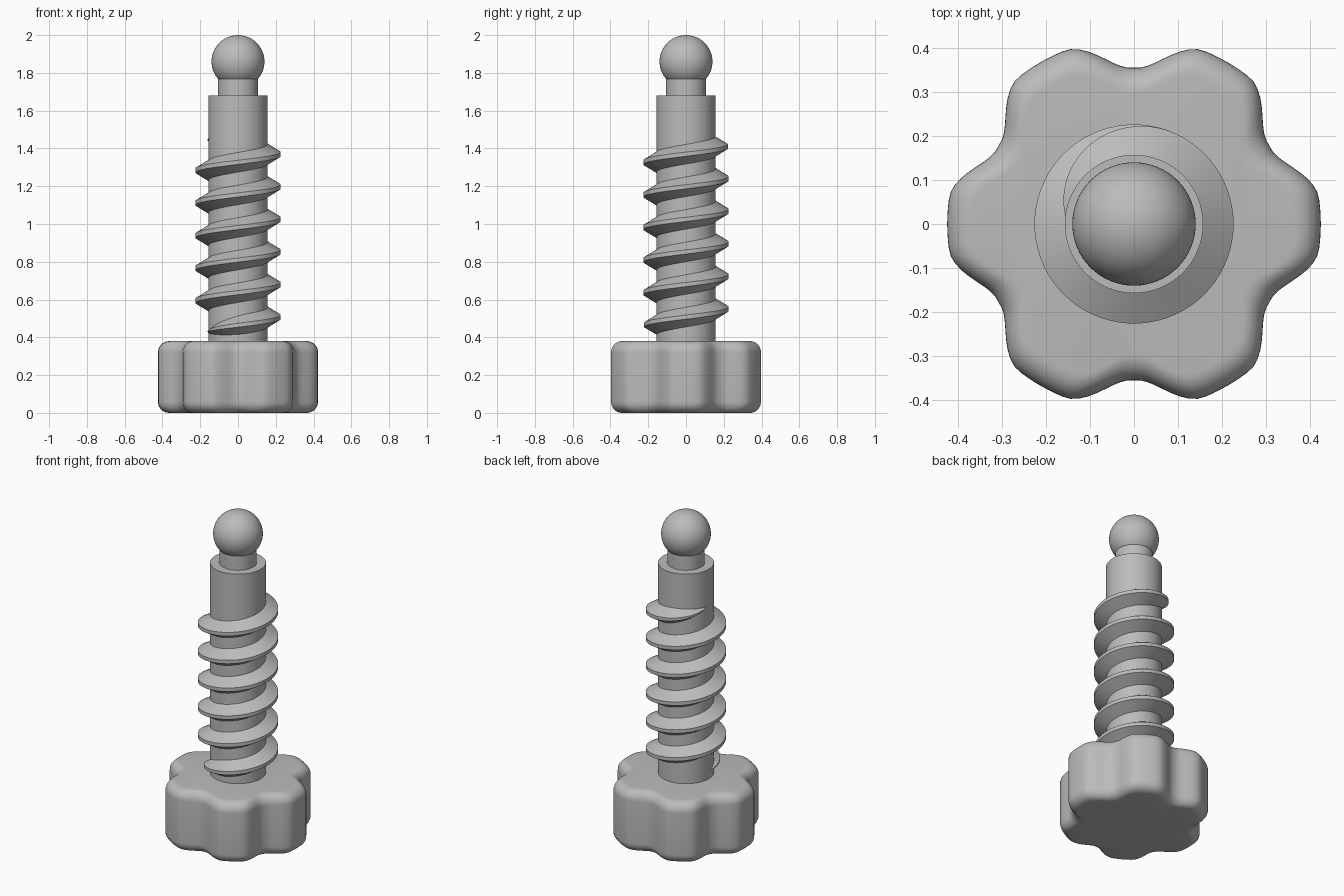
import bpy
import math

cube = bpy.data.objects.get("Cube")
if cube:
    bpy.data.objects.remove(cube, do_unlink=True)

grey = bpy.data.materials.new("plain_grey")
grey.use_nodes = True
GREY = (0.5, 0.5, 0.5, 1)
grey.diffuse_color = GREY
grey.node_tree.nodes["Principled BSDF"].inputs["Base Color"].default_value = GREY


def loft(name, rings, closed=True, angle=35):
    """Bridge equal rings of points in order and cap both ends."""
    n = len(rings[0])
    verts = [p for ring in rings for p in ring]
    faces = [(i * n + j, i * n + (j + 1) % n,
              (i + 1) * n + (j + 1) % n, (i + 1) * n + j)
             for i in range(len(rings) - 1) for j in range(n)]
    last = (len(rings) - 1) * n
    faces += [tuple(reversed(range(n))), tuple(range(last, last + n))]
    mesh = bpy.data.meshes.new(name)
    mesh.from_pydata(verts, [], faces)
    mesh.materials.append(grey)
    obj = bpy.data.objects.new(name, mesh)
    bpy.context.collection.objects.link(obj)
    finish(obj, angle)
    return obj


def finish(obj, angle):
    bpy.ops.object.select_all(action='DESELECT')
    obj.select_set(True)
    bpy.context.view_layer.objects.active = obj
    bpy.ops.object.shade_smooth_by_angle(angle=math.radians(angle))


def polar(r, a, z):
    return (r * math.cos(a), r * math.sin(a), z)


# Six-lobed hand knob with rounded rims
def lobe_radius(a):
    off = abs((math.degrees(a) + 30) % 60 - 30)
    t = min(1, max(0, (28.5 - off) / 20.5))
    return 0.355 + 0.069 * t * t * (3 - 2 * t)


KNOB_TOP, RIM, STEPS, SIDES = 0.38, 0.06, 8, 144
quarter = [math.pi / 2 * i / STEPS for i in range(STEPS + 1)]
levels = [(RIM * (1 - math.sin(q)), RIM * (1 - math.cos(q))) for q in quarter]
levels += [(inset, KNOB_TOP - z) for inset, z in reversed(levels)]
angles = [math.tau * j / SIDES for j in range(SIDES)]
loft("knob", [[polar(lobe_radius(a) - inset, a, z) for a in angles]
              for inset, z in levels])


# Shaft and neck
def cylinder(name, r, z0, z1):
    turn = [math.tau * j / 64 for j in range(64)]
    loft(name, [[polar(r, a, z) for a in turn] for z in (z0, z1)])


cylinder("shaft", 0.157, 0.36, 1.68)
cylinder("neck", 0.105, 1.66, 1.8)

# Ball tip
bpy.ops.mesh.primitive_uv_sphere_add(segments=64, ring_count=32, radius=0.14,
                                     location=(0, 0, 1.86))
ball = bpy.context.object
ball.name = "ball_tip"
ball.data.materials.append(grey)
finish(ball, 35)

# Right-handed thread, fading into the shaft at both ends
PITCH, TURNS, PER_TURN = 0.1725, 6, 72
FADE = 115 / 360
ROOT, CREST = 0.15, 0.226
sections = []
for i in range(TURNS * PER_TURN + 1):
    turn = i / PER_TURN
    a = math.pi + math.tau * turn
    z = 0.421 + PITCH * turn
    ends = min(turn, TURNS - turn) / FADE
    k = max(0.06, math.sin(min(1, ends) * math.pi / 2))
    crest = ROOT + (CREST - ROOT) * k
    sections.append([polar(ROOT, a, z - 0.056 * k), polar(crest, a, z - 0.011 * k),
                     polar(crest, a, z + 0.011 * k), polar(ROOT, a, z + 0.056 * k)])
loft("thread", sections, angle=20)
